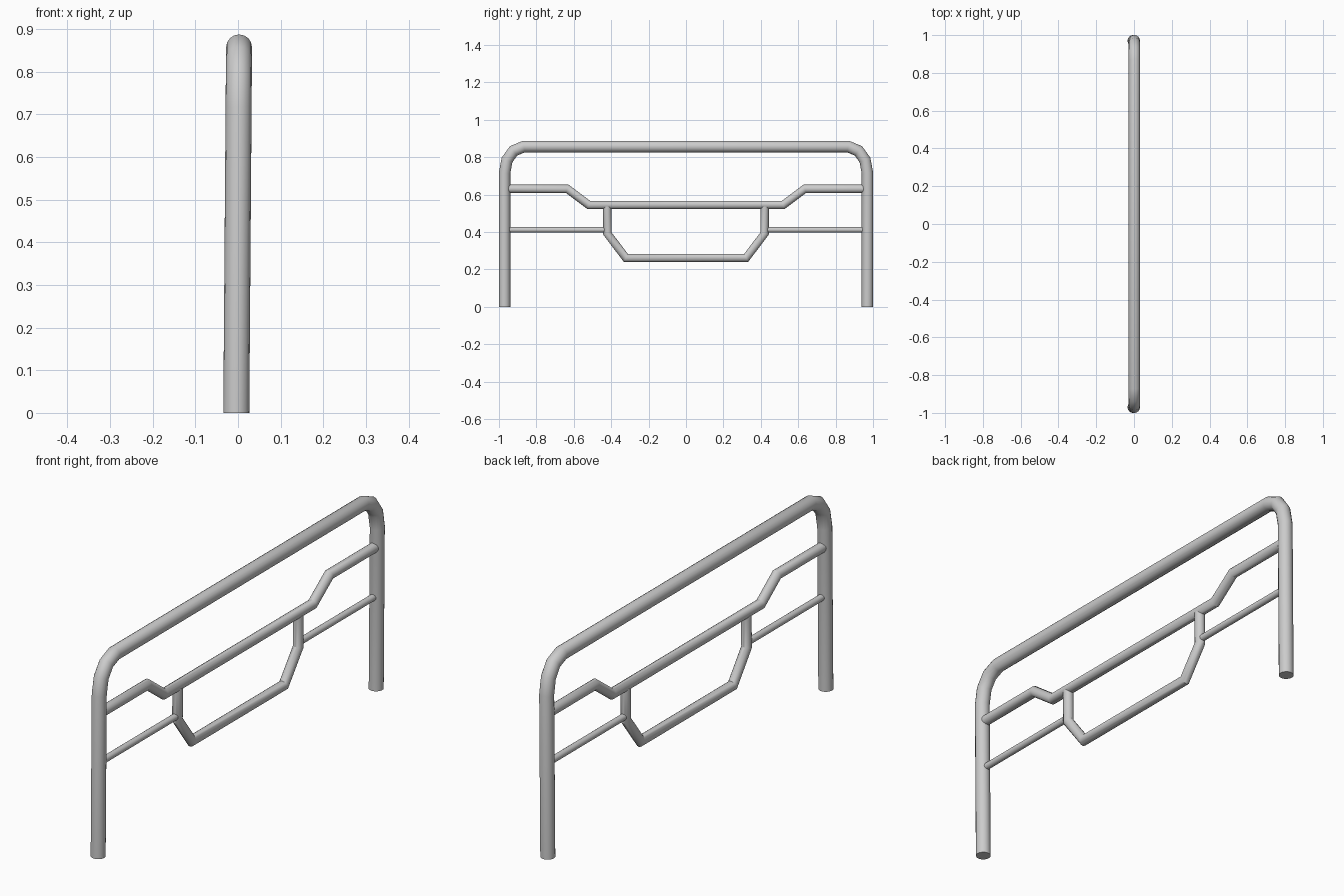
import bpy, bmesh, math
from mathutils import Vector

if "Cube" in bpy.data.objects:
    bpy.data.objects.remove(bpy.data.objects["Cube"])

SIDES = 16


def mirrored(half):
    """Complete a path given for y < 0 with its mirror image."""
    return half + [(-y, z) for y, z in reversed(half)]


def tube(name, path, radius):
    """Mitred round tube along a path in the YZ plane, with a slight lean in x."""
    pts = [Vector((0, y, z)) for y, z in path]
    bm = bmesh.new()
    rings = []
    for i, p in enumerate(pts):
        d_in = (p - pts[i - 1]).normalized() if i else None
        d_out = (pts[i + 1] - p).normalized() if i < len(pts) - 1 else None
        a, b = d_in or d_out, d_out or d_in
        t = (a + b).normalized()
        side = Vector((0, -t.z, t.y)) / t.dot(a)
        ring = []
        for k in range(SIDES):
            ang = 2 * math.pi * k / SIDES
            co = p + radius * (side * math.cos(ang) + Vector((1, 0, 0)) * math.sin(ang))
            co.x += 0.0075 * co.z - 0.004
            ring.append(bm.verts.new(co))
        rings.append(ring)
    for r0, r1 in zip(rings, rings[1:]):
        for k in range(SIDES):
            j = (k + 1) % SIDES
            bm.faces.new((r0[k], r0[j], r1[j], r1[k]))
    bm.faces.new(rings[0])
    bm.faces.new(rings[-1])
    bmesh.ops.recalc_face_normals(bm, faces=bm.faces)
    mesh = bpy.data.meshes.new(name)
    bm.to_mesh(mesh)
    bm.free()
    ob = bpy.data.objects.new(name, mesh)
    bpy.context.collection.objects.link(ob)
    bpy.ops.object.select_all(action='DESELECT')
    ob.select_set(True)
    bpy.context.view_layer.objects.active = ob
    bpy.ops.object.shade_smooth_by_angle(angle=math.radians(32))
    return ob


# Outer hoop: two legs and the top bar with rounded corners
tube("outer_frame", mirrored([(-0.97, 0), (-0.97, 0.715), (-0.957, 0.785),
                              (-0.922, 0.834), (-0.867, 0.857)]), 0.0305)

# Upper cross rail, dropping down in the middle
tube("upper_rail", mirrored([(-0.955, 0.631), (-0.635, 0.631), (-0.52, 0.545)]), 0.022)

# Hanging trapezoid loop below the rail
tube("lower_loop", mirrored([(-0.421, 0.537), (-0.421, 0.393), (-0.322, 0.262)]), 0.0215)

# Thin side rails from the legs to the loop
for s, label in ((-1, "front"), (1, "back")):
    tube("side_rail_" + label, [(s * 0.96, 0.412), (s * 0.425, 0.412)], 0.0145)
